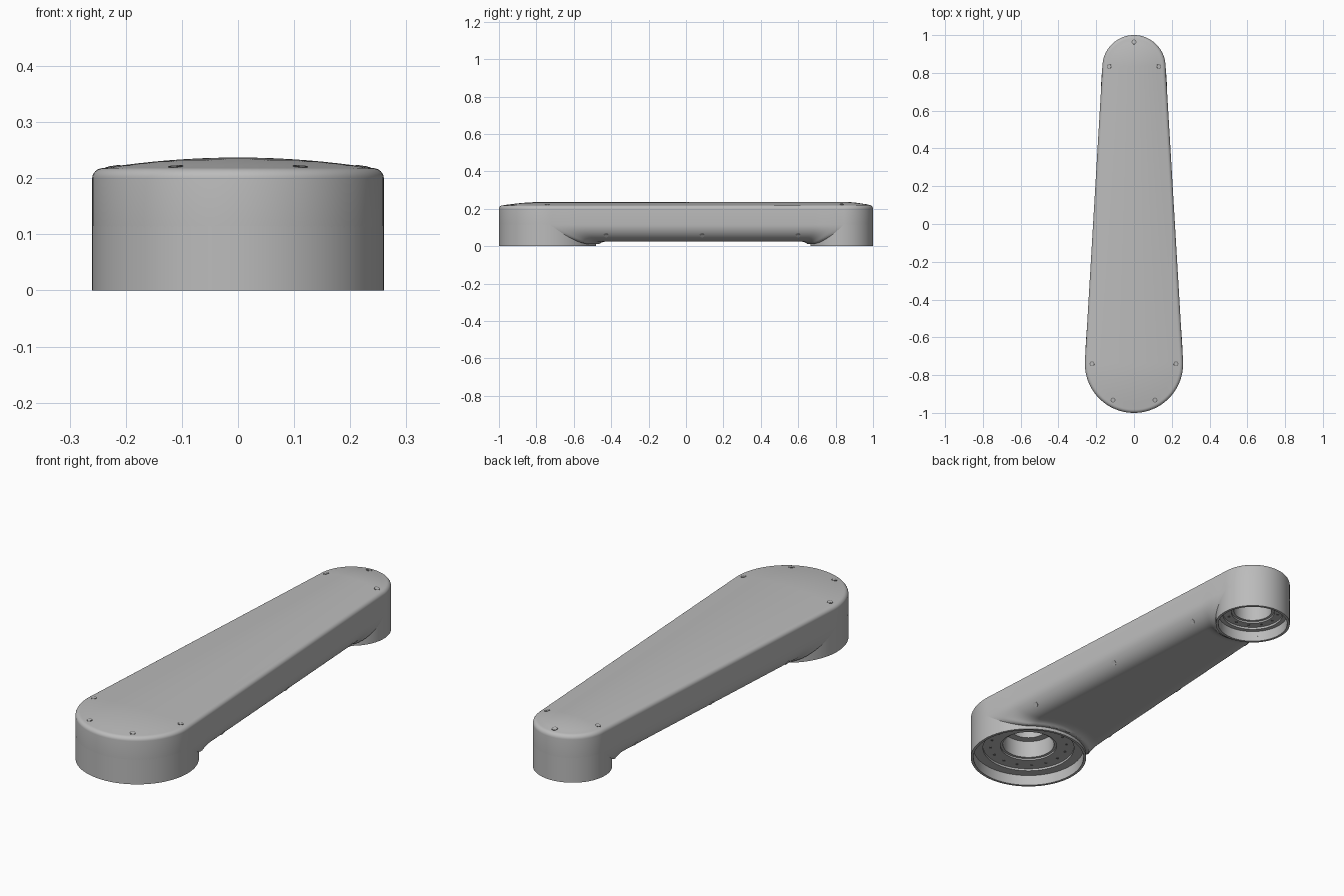
import bpy, bmesh, math
from mathutils import Vector, Matrix

cube = bpy.data.objects.get("Cube")
if cube:
    bpy.data.objects.remove(cube, do_unlink=True)


def material(name, value):
    m = bpy.data.materials.new(name)
    m.use_nodes = True
    col = (value, value, value, 1)
    m.diffuse_color = col
    m.node_tree.nodes["Principled BSDF"].inputs["Base Color"].default_value = col
    return m


GREY = material("plain grey", 0.5)
DARK = material("dark grey recess", 0.16)


def finish(bm, name, mat):
    bmesh.ops.recalc_face_normals(bm, faces=bm.faces)
    mesh = bpy.data.meshes.new(name)
    bm.to_mesh(mesh)
    bm.free()
    mesh.materials.append(mat)
    ob = bpy.data.objects.new(name, mesh)
    bpy.context.collection.objects.link(ob)
    bpy.ops.object.select_all(action='DESELECT')
    ob.select_set(True)
    bpy.context.view_layer.objects.active = ob
    bpy.ops.object.shade_smooth_by_angle(angle=math.radians(35))
    return ob


# Main dimensions
BIG = (Vector((0, -0.74, 0)), 0.26)
SMALL = (Vector((0, 0.833, 0)), 0.167)
EDGE_Z, TOP_Z, DOME = 0.20, 0.237, 0.022
BELLY, ROUND = 0.025, 0.09
TILT = math.asin((BIG[1] - SMALL[1]) / (SMALL[0].y - BIG[0].y))


def direction(a):
    return Vector((math.cos(a), math.sin(a), 0))


# Tapered outline: each entry is a spine point, a radius and an outward direction
outline = []


def add_arc(end, start, stop, n=56):
    for i in range(n):
        outline.append((end[0], end[1], direction(start + (stop - start) * i / n)))


def add_side(a, b, angle, n=150):
    for i in range(n):
        t = i / n
        outline.append((a[0].lerp(b[0], t), a[1] + (b[1] - a[1]) * t, direction(angle)))


add_side(BIG, SMALL, TILT)
add_arc(SMALL, TILT, math.pi - TILT)
add_side(SMALL, BIG, math.pi - TILT)
add_arc(BIG, math.pi - TILT, 2 * math.pi + TILT)


def blend(p, n):
    """Fillet the beam underside into the two end cylinders."""
    k = 0.06
    for centre, radius in (BIG, SMALL):
        out = Vector((p.x, p.y, 0)) - centre
        gap = out.length - radius
        if abs(gap) < k:
            out.normalize()
            h = 1 - abs(gap) / k
            p = p + (n + out) * (h * h * k / 4 * (1 - n.dot(out)))
    return p


def ring_points(kind, t):
    pts = []
    for c, r, n in outline:
        if kind == "dome":
            s = (1 - t) * (r - 0.02) / r
            pts.append(c + n * (r * s) + Vector((0, 0, TOP_Z - DOME * s * s)))
        elif kind == "edge":
            a = t * math.pi / 2
            top = TOP_Z - DOME * ((r - 0.02) / r) ** 2
            pts.append(c + n * (r - 0.02 * (1 - math.cos(a)))
                       + Vector((0, 0, EDGE_Z + (top - EDGE_Z) * math.sin(a))))
        elif kind == "round":
            a = t * math.pi / 2
            p = c + n * (r - ROUND * (1 - math.cos(a)))
            p.z = BELLY + ROUND * (1 - math.sin(a))
            pts.append(blend(p, n * math.cos(a) - Vector((0, 0, math.sin(a)))))
        else:
            p = c + n * ((r - ROUND) * (1 - t)) + Vector((0, 0, BELLY))
            pts.append(blend(p, Vector((0, 0, -1))))
    return pts


# Arm shell: domed top, soft edge, straight side, rounded belly
bm = bmesh.new()
steps = [("dome", 1 - i / 8) for i in range(8)]
steps += [("edge", 1 - i / 6) for i in range(7)]
steps += [("round", i / 16) for i in range(17)]
steps += [("belly", i / 14) for i in range(1, 15)]
rings = [[bm.verts.new(p) for p in ring_points(*s)] for s in steps]
count = len(outline)
for a, b in zip(rings, rings[1:]):
    for i in range(count):
        j = (i + 1) % count
        bm.faces.new((a[i], a[j], b[j], b[i]))
bmesh.ops.remove_doubles(bm, verts=bm.verts, dist=0.00005)


def inside_cup(f):
    p = f.calc_center_median()
    if p.z > BELLY + ROUND:
        return False
    return any((Vector((p.x, p.y, 0)) - c).length < r - 0.006 for c, r in (BIG, SMALL))


# Open the belly where the end cups are
bmesh.ops.delete(bm, geom=[f for f in bm.faces if inside_cup(f)], context='FACES')
finish(bm, "arm_shell", GREY)


# Joint cups: wall, flange with a step, central bore
def cup(name, end, step, bore):
    centre, r = end
    inner = r - 0.012
    profile = [(r, BELLY + ROUND), (r, 0), (inner, 0), (inner, 0.05), (step, 0.05),
               (step, 0.06), (bore + 0.012, 0.06), (bore + 0.012, 0.068),
               (bore, 0.068), (bore, 0.15), (bore * 0.7, 0.15), (bore * 0.7, 0.19), (0, 0.19)]
    bm = bmesh.new()
    vs = [bm.verts.new((x, 0, z)) for x, z in profile]
    es = [bm.edges.new(pair) for pair in zip(vs, vs[1:])]
    bmesh.ops.spin(bm, geom=vs + es, cent=(0, 0, 0), axis=(0, 0, 1),
                   angle=2 * math.pi, steps=112)
    bmesh.ops.remove_doubles(bm, verts=bm.verts, dist=0.0001)
    bmesh.ops.translate(bm, verts=bm.verts, vec=centre)
    ob = finish(bm, name, GREY)
    # the open rim confuses automatic normals, so face the wall outward
    wall = max(ob.data.polygons, key=lambda f: (f.center - centre).xy.length)
    if wall.normal.dot(wall.center - centre) < 0:
        ob.data.flip_normals()


cup("large_joint_cup", BIG, 0.205, 0.115)
cup("small_joint_cup", SMALL, 0.135, 0.085)


# Thin round plates for screws and bolt holes
def disc(name, pos, normal, radius, thick, mat):
    bm = bmesh.new()
    m = Matrix.Translation(pos) @ normal.to_track_quat('Z', 'Y').to_matrix().to_4x4()
    bmesh.ops.create_cone(bm, cap_ends=True, segments=20, radius1=radius,
                          radius2=radius, depth=thick, matrix=m)
    finish(bm, name, mat)


def screw(name, pos, normal):
    disc(name + "_recess", pos, normal, 0.013, 0.002, DARK)
    disc(name + "_head", pos, normal, 0.009, 0.003, GREY)


def top_screw(end, dist, degrees):
    centre, r = end
    n = direction(math.radians(degrees))
    s = dist / r
    screw("top_screw", centre + n * dist + Vector((0, 0, TOP_Z - DOME * s * s)),
          n * (2 * DOME * s / r) + Vector((0, 0, 1)))


for angle in (0, 180, 240, 300):
    top_screw(BIG, 0.222, angle)
for angle in (0, 90, 180):
    top_screw(SMALL, 0.131, angle)

# Side screws on the rounded lower edge
lean = math.radians(40)
for y in (-0.44, 0.075, 0.59):
    t = (y - BIG[0].y) / (SMALL[0].y - BIG[0].y)
    r = BIG[1] + (SMALL[1] - BIG[1]) * t - ROUND * (1 - math.cos(lean))
    for angle in (TILT, math.pi - TILT):
        n = direction(angle)
        pos = Vector((0, y, BELLY + ROUND * (1 - math.sin(lean)))) + n * r
        disc("side_screw", pos, n * math.cos(lean) - Vector((0, 0, math.sin(lean))),
             0.012, 0.003, GREY)

# Bolt circles inside the cups
for (centre, r), ring, number in ((BIG, 0.172, 16), (SMALL, 0.115, 12)):
    for i in range(number):
        pos = centre + direction(2 * math.pi * i / number) * ring + Vector((0, 0, 0.06))
        disc("flange_bolt_hole", pos, Vector((0, 0, -1)), 0.007, 0.002, DARK)
